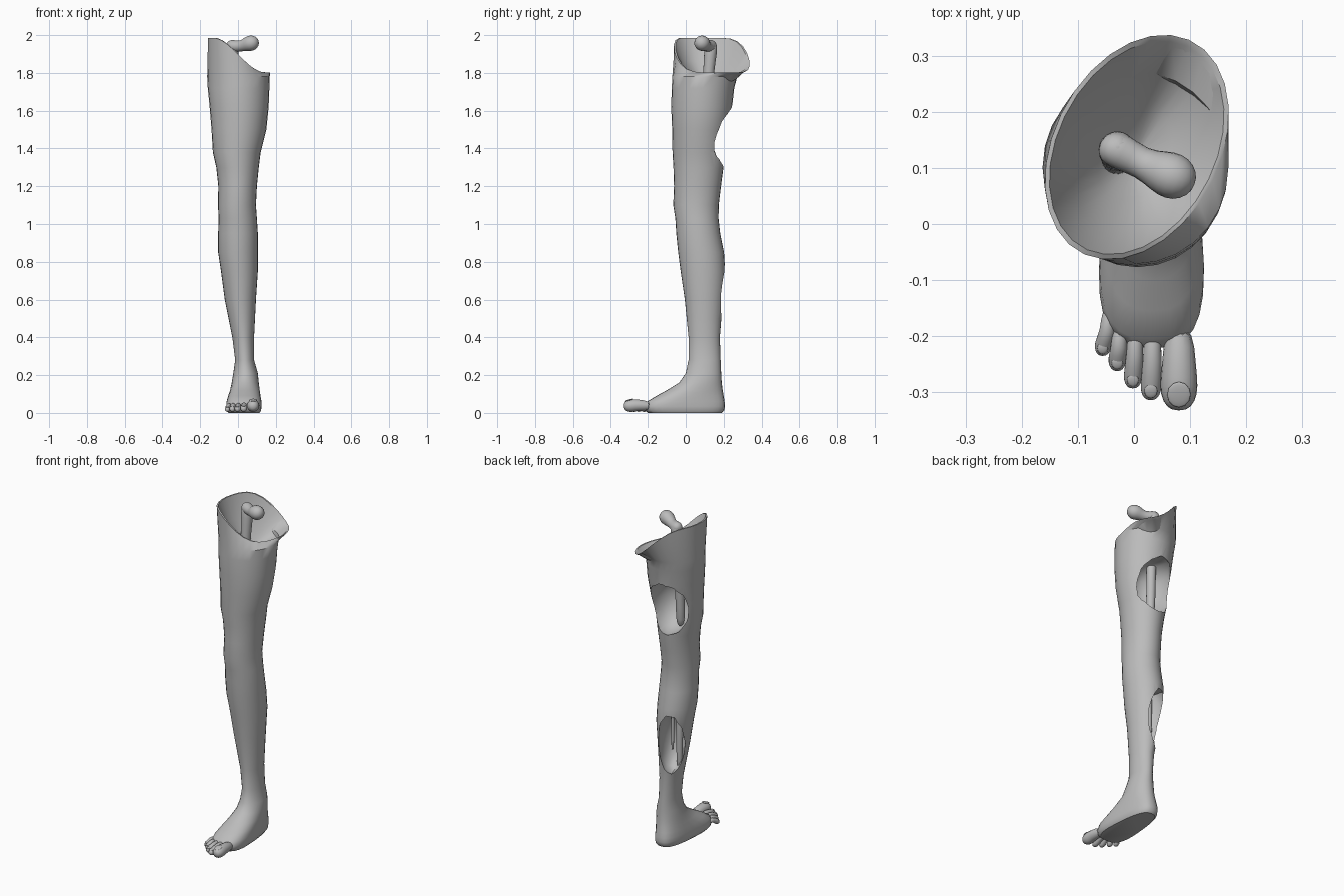
import bpy, bmesh, math
from mathutils import Vector

cube = bpy.data.objects.get("Cube")
if cube:
    bpy.data.objects.remove(cube, do_unlink=True)

grey = bpy.data.materials.new("plain_grey")
grey.use_nodes = True
grey.diffuse_color = (0.5, 0.5, 0.5, 1)
grey.node_tree.nodes["Principled BSDF"].inputs["Base Color"].default_value = (0.5, 0.5, 0.5, 1)


def activate(obj):
    bpy.ops.object.select_all(action='DESELECT')
    obj.select_set(True)
    bpy.context.view_layer.objects.active = obj


def smooth(obj, degrees=45):
    activate(obj)
    bpy.ops.object.shade_smooth_by_angle(angle=math.radians(degrees))


def loft(name, rings):
    """Skin a list of equal point rings and close both ends."""
    bm = bmesh.new()
    loops = [[bm.verts.new(p) for p in ring] for ring in rings]
    n = len(loops[0])
    for a, b in zip(loops, loops[1:]):
        for i in range(n):
            j = (i + 1) % n
            bm.faces.new((a[i], a[j], b[j], b[i]))
    bm.faces.new(loops[0][::-1])
    bm.faces.new(loops[-1])
    bmesh.ops.recalc_face_normals(bm, faces=bm.faces)
    mesh = bpy.data.meshes.new(name)
    bm.to_mesh(mesh)
    bm.free()
    mesh.materials.append(grey)
    obj = bpy.data.objects.new(name, mesh)
    bpy.context.collection.objects.link(obj)
    return obj


def tube(name, path, sides=10):
    """Round tube through (x, y, z, radius) points."""
    pts = [Vector(p[:3]) for p in path]
    rings = []
    for i, p in enumerate(pts):
        ahead = pts[min(i + 1, len(pts) - 1)] - pts[max(i - 1, 0)]
        q = ahead.to_track_quat('Z', 'Y')
        rings.append([p + q @ Vector((math.cos(a), math.sin(a), 0)) * path[i][3]
                      for a in (math.tau * k / sides for k in range(sides))])
    obj = loft(name, rings)
    sub = obj.modifiers.new("rounding", 'SUBSURF')
    sub.levels = sub.render_levels = 1
    smooth(obj, 60)
    return obj


SIDES = 28
ANGLES = [math.tau * i / SIDES for i in range(SIDES)]


def power(v, e):
    return math.copysign(abs(v) ** e, v)


def level(z, x0, x1, y0, y1, square=0.0, taper=0.0):
    """Horizontal slice of the limb; taper narrows it toward the heel."""
    ring = []
    for t in ANGLES:
        c, s = power(math.cos(t), 1 - square), power(math.sin(t), 1 - square)
        ring.append(Vector(((x0 + x1) / 2 + (x1 - x0) / 2 * c * (1 - taper * s),
                            (y0 + y1) / 2 + (y1 - y0) / 2 * s, z)))
    return ring


# Limb slices from sole to upper thigh
slices = [
    (0.0, -.045, .11, -.20, .19, .3, .2),
    (.012, -.055, .118, -.215, .203, .3, .2),
    (.035, -.058, .12, -.222, .207, .3, .2),
    (.06, -.056, .12, -.205, .205, .3, .2),
    (.09, -.05, .117, -.155, .2, .2, .15),
    (.12, -.042, .115, -.10, .195, .1, .08),
    (.16, -.033, .11, -.035, .19),
    (.21, -.025, .105, .0, .187),
    (.28, -.015, .085, .015, .184),
    (.4, -.03, .085, .015, .18),
    (.5, -.05, .09, .005, .188),
    (.6, -.07, .095, -.005, .197),
    (.75, -.09, .105, -.027, .208),
    (.85, -.105, .105, -.04, .202),
    (.95, -.105, .105, -.05, .182),
    (1.03, -.102, .1, -.055, .173),
    (1.1, -.106, .095, -.066, .174),
    (1.2, -.104, .1, -.062, .186),
    (1.3, -.115, .11, -.065, .199),
    (1.38, -.133, .12, -.07, .205),
    (1.5, -.14, .15, -.072, .22),
    (1.62, -.15, .162, -.077, .245),
    (1.72, -.16, .166, -.074, .256),
    (1.78, -.163, .168, -.071, .272),
]
rings = [level(*s) for s in slices]

# Slanted torn rim, then a funnel down to the bone
rim = []
for t in ANGLES:
    x = .005 + .162 * math.cos(t) + .025 * math.sin(t)
    y = .137 + .198 * math.sin(t) + .03 * math.cos(t)
    k = min(max((x + .13) / .27, 0), 1)
    rim.append(Vector((x, y, 1.985 - .182 * k * k * (3 - 2 * k))))
rings.append(rim)
core = Vector((0, .115, 1.7))
for f in (.05, .3, .6, .9):
    drop = 0 if f < .1 else f ** .7
    rings.append([Vector((p.x + (core.x - p.x) * f, p.y + (core.y - p.y) * f,
                          p.z + (core.z - p.z) * drop)) for p in rim])
leg = loft("leg_skin", rings)

# Open cavities in the back of thigh and calf
for name, place, size, turn in (
        ("thigh_cavity", (-.005, .17, 1.475), (.122, .165, .18), 6),
        ("calf_cavity", (-.012, .155, .64), (.074, .115, .2), 15)):
    bpy.ops.mesh.primitive_ico_sphere_add(subdivisions=2, radius=1, location=place,
                                          rotation=(0, 0, math.radians(turn)))
    cutter = bpy.context.object
    cutter.name = name
    cutter.scale = size
    cutter.hide_render = True
    cutter.data.materials.append(grey)
    for v in cutter.data.vertices:      # flatter upper lip
        v.co.z = min(v.co.z, .86)
    bpy.context.view_layer.update()
    cut = leg.modifiers.new(name, 'BOOLEAN')
    cut.operation, cut.solver, cut.object = 'DIFFERENCE', 'EXACT', cutter
    activate(leg)
    bpy.ops.object.modifier_apply(modifier=name)
    bpy.data.objects.remove(cutter, do_unlink=True)
smooth(leg, 40)

# Bones
tube("thigh_bone_shaft", [(-.035, .1, 1.33, .008), (-.035, .1, 1.345, .028),
                          (-.035, .105, 1.55, .027), (-.03, .12, 1.8, .03),
                          (-.03, .13, 1.9, .036), (-.03, .135, 1.95, .036),
                          (-.03, .137, 1.975, .012)])
tube("thigh_bone_head", [(-.06, .145, 1.945, .01), (-.05, .14, 1.945, .03),
                         (-.025, .13, 1.942, .036), (.015, .108, 1.94, .027),
                         (.045, .095, 1.952, .04), (.07, .085, 1.958, .046),
                         (.095, .075, 1.962, .036), (.108, .07, 1.964, .012)])
tube("shin_bone", [(-.025, .095, .46, .006), (-.025, .095, .475, .018),
                   (-.025, .095, .65, .02), (-.025, .095, .86, .024)])
tube("thin_calf_bone", [(.018, .1, .56, .004), (.018, .1, .57, .009),
                        (.018, .1, .86, .01)])

# Toes with nails: base x, tip x, tip y, radius
toes = [("big", .08, .08, -.333, .034), ("second", .033, .03, -.314, .019),
        ("third", .002, -.002, -.293, .017), ("fourth", -.026, -.03, -.262, .0165),
        ("little", -.046, -.056, -.235, .0155)]
for name, bx, tx, tip, r in toes:
    base = -.15 if name == "little" else -.18
    mid = (base + tip) / 2
    tube(name + "_toe", [(bx, base, .036, r * .8), (bx, mid, .042, r * .95),
                         (tx, tip + r * 1.3, r + .004, r * 1.08),
                         (tx, tip + r * .45, r + .002, r * .92),
                         (tx, tip, r, r * .4)])
    bpy.ops.mesh.primitive_uv_sphere_add(segments=12, ring_count=6, radius=1,
                                         location=(tx, tip + r * .85, r * 1.9 + .003),
                                         rotation=(math.radians(16), 0, 0))
    nail = bpy.context.object
    nail.name = name + "_toenail"
    nail.scale = (r * .62, r * .7, .004)
    nail.data.materials.append(grey)
    smooth(nail, 60)
